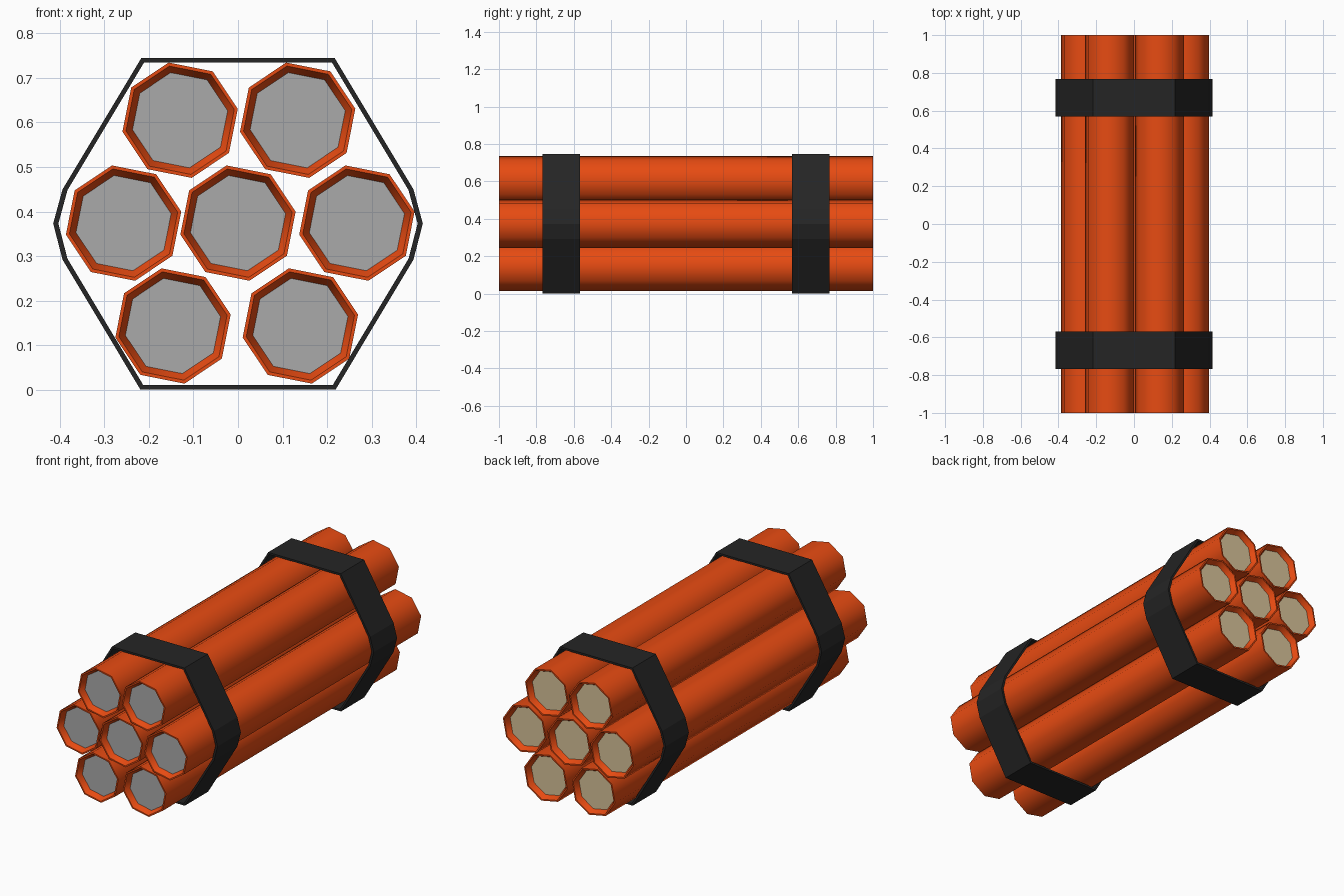
import bpy, bmesh, math

default = bpy.data.objects.get("Cube")
if default:
    bpy.data.objects.remove(default)


def material(name, rgb):
    m = bpy.data.materials.new(name)
    m.use_nodes = True
    m.diffuse_color = (*rgb, 1)
    m.node_tree.nodes["Principled BSDF"].inputs["Base Color"].default_value = (*rgb, 1)
    return m


ORANGE = material("orange_red", (0.80, 0.07, 0.006))
GREY = material("grey_cap", (0.40, 0.40, 0.40))
BEIGE = material("beige_cap", (0.68, 0.54, 0.32))
BLACK = material("black_tape", (0.018, 0.018, 0.018))


def finish(name, bm, mats):
    bmesh.ops.recalc_face_normals(bm, faces=bm.faces)
    mesh = bpy.data.meshes.new(name)
    bm.to_mesh(mesh)
    bm.free()
    for m in mats:
        mesh.materials.append(m)
    obj = bpy.data.objects.new(name, mesh)
    bpy.context.collection.objects.link(obj)
    return obj


def bridge(bm, a, b):
    for i in range(len(a)):
        j = (i + 1) % len(a)
        bm.faces.new((a[i], a[j], b[j], b[i]))


# Octagonal stick with a rim and a recessed cap at each end
SIDES = 8
PROFILE = [(0.109, -0.97), (0.124, -1), (0.132, -1),
           (0.132, 1), (0.124, 1), (0.109, 0.97)]


def stick(name, x, z):
    bm = bmesh.new()
    rings = []
    for r, y in PROFILE:
        angles = [math.radians(11.25) + math.tau * k / SIDES for k in range(SIDES)]
        rings.append([bm.verts.new((x + r * math.cos(a), y, z + r * math.sin(a)))
                      for a in angles])
    for a, b in zip(rings, rings[1:]):
        bridge(bm, a, b)
    bm.faces.new(rings[0]).material_index = 1
    bm.faces.new(rings[-1]).material_index = 2
    obj = finish(name, bm, (ORANGE, GREY, BEIGE))
    bpy.ops.object.select_all(action="DESELECT")
    obj.select_set(True)
    bpy.context.view_layer.objects.active = obj
    bpy.ops.object.shade_smooth_by_angle(angle=math.radians(50))


for name, x, z in (("top_right", -0.13, 0.605), ("top_left", 0.134, 0.605),
                   ("middle_right", -0.257, 0.374), ("middle_centre", 0, 0.374),
                   ("middle_left", 0.267, 0.374),
                   ("bottom_right", -0.146, 0.143), ("bottom_left", 0.14, 0.143)):
    stick("stick_" + name, x, z)

# Tape bands wrapped around the bundle
MID = 0.373
HALF = [(0.217, 0.372), (0.394, 0.077), (0.415, 0), (0.394, -0.081), (0.219, -0.373)]
OUTLINE = HALF + [(-x, z) for x, z in reversed(HALF)]


def band(name, y):
    bm = bmesh.new()
    loops = [[bm.verts.new((x * s, y + dy, MID + z * s)) for x, z in OUTLINE]
             for s, dy in ((1, -0.1), (1, 0.1), (0.972, 0.1), (0.972, -0.1))]
    for i in range(4):
        bridge(bm, loops[i], loops[(i + 1) % 4])
    finish(name, bm, (BLACK,))


band("front_band", -0.668)
band("back_band", 0.668)
